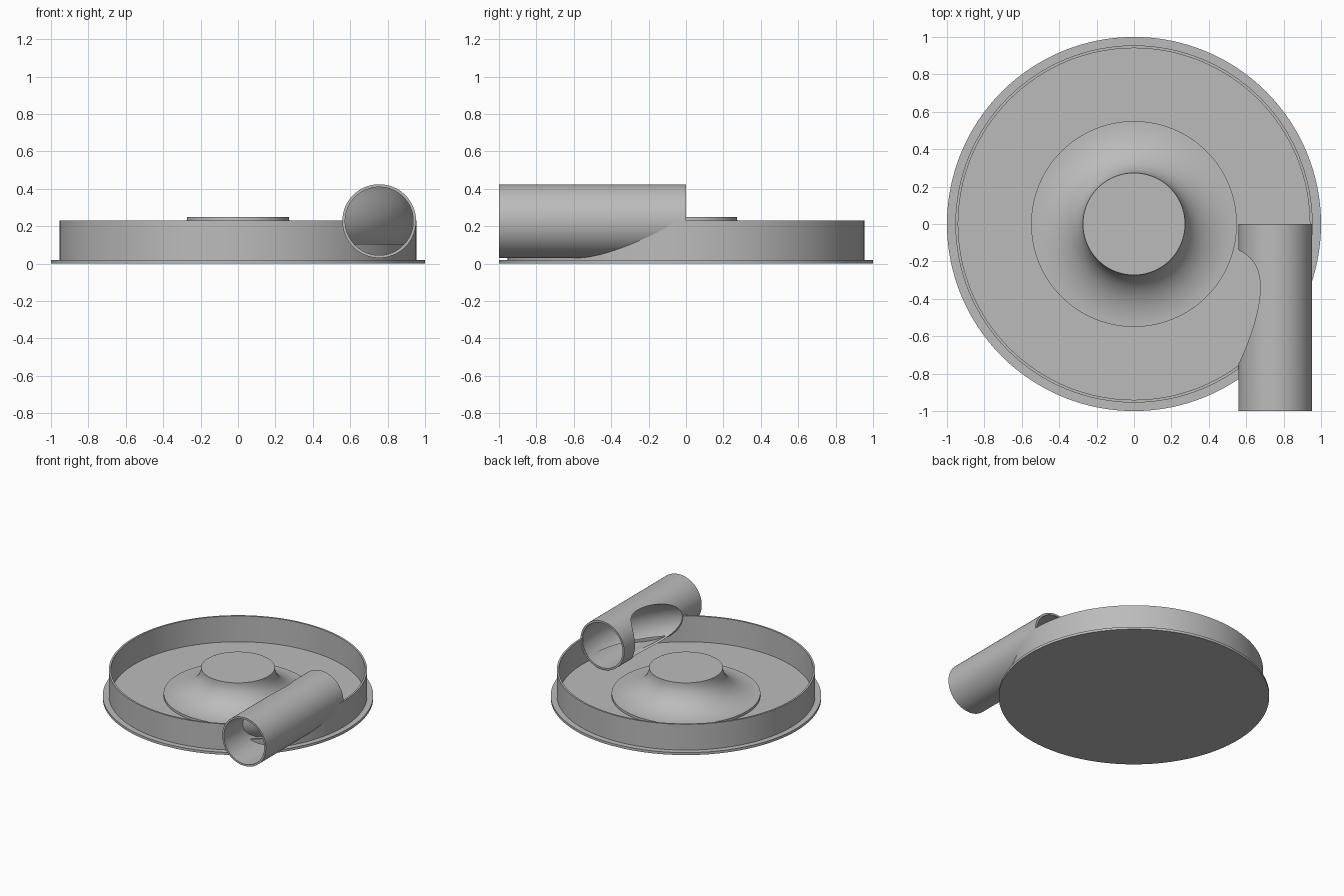
import bpy, bmesh, math
from mathutils import Matrix, Vector

if "Cube" in bpy.data.objects:
    bpy.data.objects.remove(bpy.data.objects["Cube"], do_unlink=True)

grey = bpy.data.materials.new("plain grey")
grey.use_nodes = True
COLOUR = (0.5, 0.5, 0.5, 1)
grey.diffuse_color = COLOUR
grey.node_tree.nodes["Principled BSDF"].inputs["Base Color"].default_value = COLOUR

PIPE_X, PIPE_Z = 0.755, 0.227
PIPE_R, BORE_R = 0.197, 0.182
LEDGE_Z = 0.105


def make(name, bm):
    bmesh.ops.recalc_face_normals(bm, faces=bm.faces)
    mesh = bpy.data.meshes.new(name)
    bm.to_mesh(mesh)
    bm.free()
    mesh.materials.append(grey)
    obj = bpy.data.objects.new(name, mesh)
    bpy.context.collection.objects.link(obj)
    return obj


def lathe(name, profile, steps=128, closed=True):
    """Turn an (r, z) outline about the z axis."""
    bm = bmesh.new()
    verts = [bm.verts.new((r, 0, z)) for r, z in profile]
    pairs = list(zip(verts, verts[1:]))
    if closed:
        pairs.append((verts[-1], verts[0]))
    edges = [bm.edges.new(p) for p in pairs]
    bmesh.ops.spin(bm, geom=verts + edges, cent=(0, 0, 0), axis=(0, 0, 1),
                   angle=math.tau, steps=steps, use_duplicate=False)
    bmesh.ops.remove_doubles(bm, verts=bm.verts, dist=1e-5)
    return make(name, bm)


def rod(name, radius, y0, y1):
    """Solid cylinder along the pipe axis."""
    bm = bmesh.new()
    m = Matrix.Translation((PIPE_X, (y0 + y1) / 2, PIPE_Z)) @ Matrix.Rotation(math.pi / 2, 4, 'X')
    bmesh.ops.create_cone(bm, cap_ends=True, segments=96, radius1=radius,
                          radius2=radius, depth=y1 - y0, matrix=m)
    return make(name, bm)


def ring(name, radius):
    """Ring that curves around the dish at the height of the pipe."""
    turns = [math.tau * (i + 0.5) / 64 for i in range(64)]
    return lathe(name, [(PIPE_X + radius * math.cos(t), PIPE_Z + radius * math.sin(t))
                        for t in turns])


def box_above(name, z):
    bm = bmesh.new()
    bmesh.ops.create_cube(bm, size=1, matrix=Matrix.Translation((0, 0, z + 1.5)) @ Matrix.Scale(3, 4))
    return make(name, bm)


def cut(obj, cutter, operation='DIFFERENCE'):
    """Boolean one part with another, then discard the cutter."""
    mod = obj.modifiers.new("cut", 'BOOLEAN')
    mod.operation, mod.solver, mod.object = operation, 'EXACT', cutter
    bpy.context.view_layer.update()
    deps = bpy.context.evaluated_depsgraph_get()
    mesh = bpy.data.meshes.new_from_object(obj.evaluated_get(deps))
    obj.modifiers.clear()
    obj.data = mesh
    bpy.data.objects.remove(cutter, do_unlink=True)


# Base plate
base = lathe("base_plate", [(0, 0), (1, 0), (1, 0.02), (0, 0.02)], closed=False)

# Hub with a hollow flared flank
arc = [math.pi / 2 * i / 20 for i in range(21)]
flare = [(0.55 - 0.277 * math.sin(a), 0.25 - 0.21 * math.cos(a)) for a in arc]
hub = lathe("flared_hub", [(0, 0.015), (0.55, 0.015)] + flare + [(0, 0.25)], closed=False)

# Round wall, lowered to a ledge where it runs through the pipe
wall = lathe("round_wall", [(0.94, 0.015), (0.955, 0.015), (0.955, 0.23), (0.94, 0.23)])
notch = rod("notch_cutter", 0.19, -1.1, -0.002)
cut(notch, box_above("notch_top", LEDGE_Z), 'INTERSECT')
cut(wall, notch)

# Straight pipe, opened on the inner side by the curved channel
pipe = rod("pipe", PIPE_R, -1, 0)
cut(pipe, rod("bore_cutter", BORE_R, -1.2, 0.2))
cut(pipe, ring("channel_cutter", 0.18))

# Curved deflector inside the pipe
deflector = ring("curved_deflector", 0.195)
cut(deflector, ring("deflector_bore", 0.18))
cut(deflector, rod("deflector_limit", 0.19, -0.95, -0.004), 'INTERSECT')
cut(deflector, box_above("deflector_floor", LEDGE_Z - 0.005), 'INTERSECT')

# Smooth curves with crisp edges
bpy.ops.object.select_all(action='DESELECT')
for obj in (base, hub, wall, pipe, deflector):
    obj.select_set(True)
bpy.context.view_layer.objects.active = base
bpy.ops.object.shade_smooth_by_angle(angle=math.radians(30))
